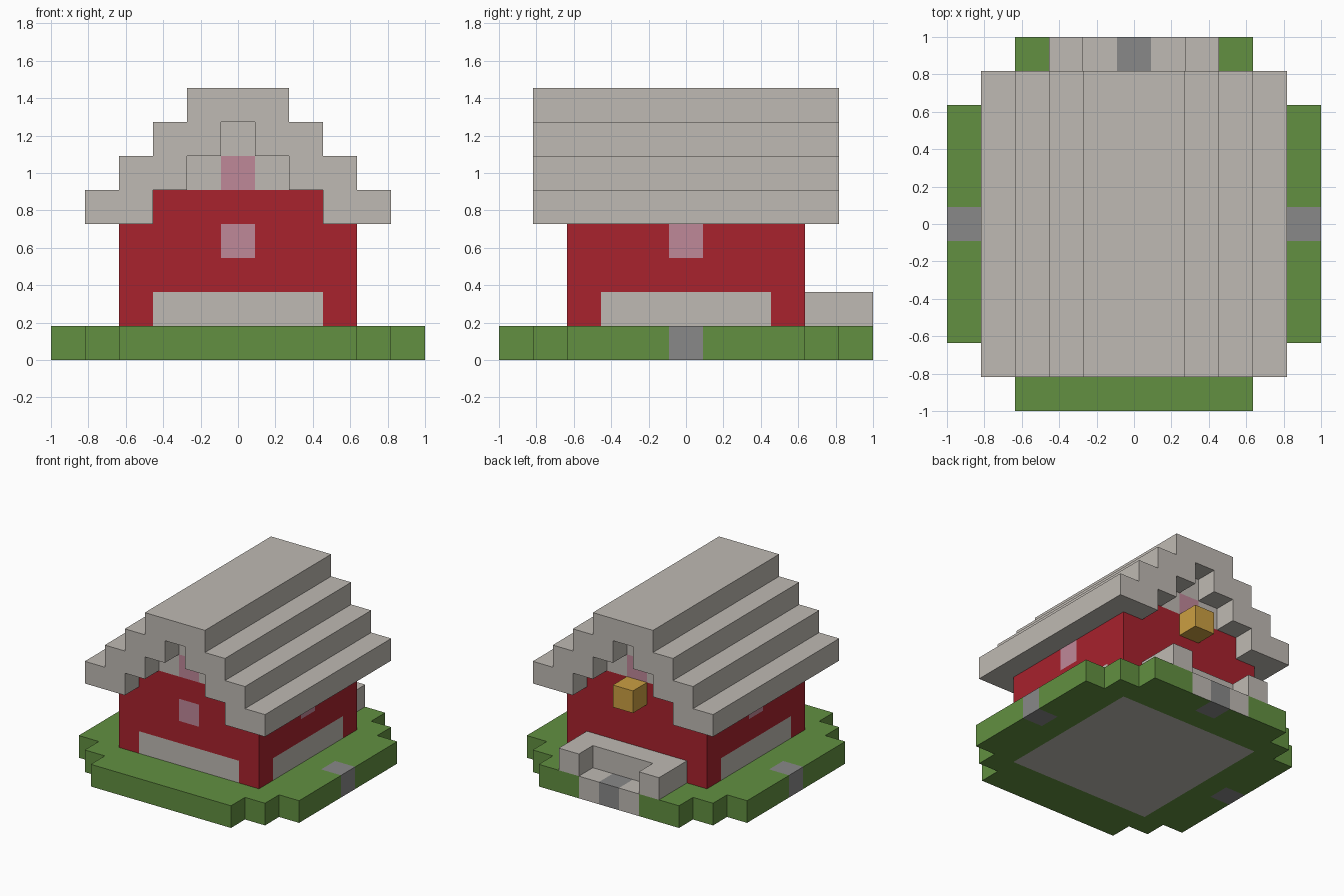
import bpy
import bmesh
import math
from mathutils import Vector

cube = bpy.data.objects.get("Cube")
if cube:
    bpy.data.objects.remove(cube, do_unlink=True)

U = 2 / 11  # edge of one block


def material(name, rgb):
    lin = [((c / 255 + 0.055) / 1.055) ** 2.4 for c in rgb] + [1]
    m = bpy.data.materials.new(name)
    m.use_nodes = True
    m.diffuse_color = lin
    bsdf = m.node_tree.nodes["Principled BSDF"]
    bsdf.inputs["Base Color"].default_value = lin
    bsdf.inputs["Roughness"].default_value = 0.9
    return m


stone = material("pale stone", (191, 186, 179))
grass = material("grass green", (98, 144, 65))
red = material("barn red", (168, 34, 45))
paving = material("paving grey", (137, 137, 137))
glass = material("pink glass", (191, 136, 153))
gold = material("lantern gold", (203, 159, 66))


def box(x0, x1, y0, y1, z0, z1):
    """All block positions in an inclusive range."""
    return {(x, y, z) for x in range(x0, x1 + 1)
            for y in range(y0, y1 + 1) for z in range(z0, z1 + 1)}


parts = []
taken = set()


def part(name, mat, cells):
    """Claim blocks for a part; blocks claimed earlier keep their owner."""
    own = cells - taken
    taken.update(own)
    parts.append((name, mat, own))


# Openings and lantern
part("lantern", gold, box(0, 0, 4, 4, 4, 4))
part("front_window", glass, box(0, 0, -3, -3, 3, 3))
for side, s in (("left", 1), ("right", -1)):
    part(side + "_window", glass, box(3 * s, 3 * s, 0, 0, 3, 3))
    part(side + "_path", paving, box(5 * s, 5 * s, 0, 0, 0, 0))
for side, s in (("front", -1), ("back", 1)):
    part(side + "_gable_window", glass, box(0, 0, 3 * s, 3 * s, 5, 5))

# Back entrance: paving, treads and a low wall
part("back_path", paving, box(0, 0, 5, 5, 0, 0))
part("back_treads", stone, box(-1, 1, 5, 5, 0, 0))
part("back_low_wall", stone, box(-2, 2, 4, 4, 1, 1)
     | box(-2, -2, 5, 5, 1, 1) | box(2, 2, 5, 5, 1, 1))

# Stone footing, floor and gable infill
part("wall_footing", stone, box(-2, 2, -3, 3, 1, 1) | box(-3, 3, -2, 2, 1, 1))
part("floor", stone, box(-3, 3, -3, 3, 0, 0))
part("gable_infill", stone, box(-1, 1, -3, 3, 5, 5) | box(0, 0, -3, 3, 6, 6))

# Walls
part("walls", red, box(-3, 3, -3, 3, 1, 3) | box(-2, 2, -3, 3, 4, 4))

# Stepped roof, mirrored about the ridge
for i, z in enumerate((4, 5, 6)):
    part("roof_step_" + str(i + 1), stone,
         box(3 - i, 4 - i, -4, 4, z, z) | box(i - 4, i - 3, -4, 4, z, z))
part("roof_ridge", stone, box(-1, 1, -4, 4, 7, 7))

# Lawn with stepped corners
part("lawn", grass, box(-5, 5, -3, 3, 0, 0) | box(-3, 3, -5, 5, 0, 0)
     | box(-4, 4, -4, 4, 0, 0))


def build(name, mat, cells):
    """Skin the outside of a part's blocks and merge the flat areas."""
    bm = bmesh.new()
    for cell in cells:
        for axis in range(3):
            for sign in (-1, 1):
                n = Vector((0, 0, 0))
                n[axis] = sign
                if tuple(int(a + b) for a, b in zip(cell, n)) in taken:
                    continue
                a = Vector((0, 0, 0))
                a[(axis + 1) % 3] = 0.5
                b = n.cross(a)
                mid = Vector(cell) + Vector((0, 0, 0.5)) + n / 2
                face = bm.faces.new([bm.verts.new((mid + d) * U)
                                     for d in (-a - b, a - b, a + b, b - a)])
                # Treads are only laid over the lawn: grass below
                if name == "back_treads" and axis == 2 and sign < 0:
                    face.material_index = 1
    bmesh.ops.remove_doubles(bm, verts=bm.verts, dist=U / 100)
    bmesh.ops.dissolve_limit(bm, angle_limit=math.radians(1), verts=bm.verts,
                             edges=bm.edges, delimit={'MATERIAL'})
    mesh = bpy.data.meshes.new(name)
    bm.to_mesh(mesh)
    bm.free()
    mesh.materials.append(mat)
    if name == "back_treads":
        mesh.materials.append(grass)
    bpy.context.collection.objects.link(bpy.data.objects.new(name, mesh))


for name, mat, cells in parts:
    build(name, mat, cells)
